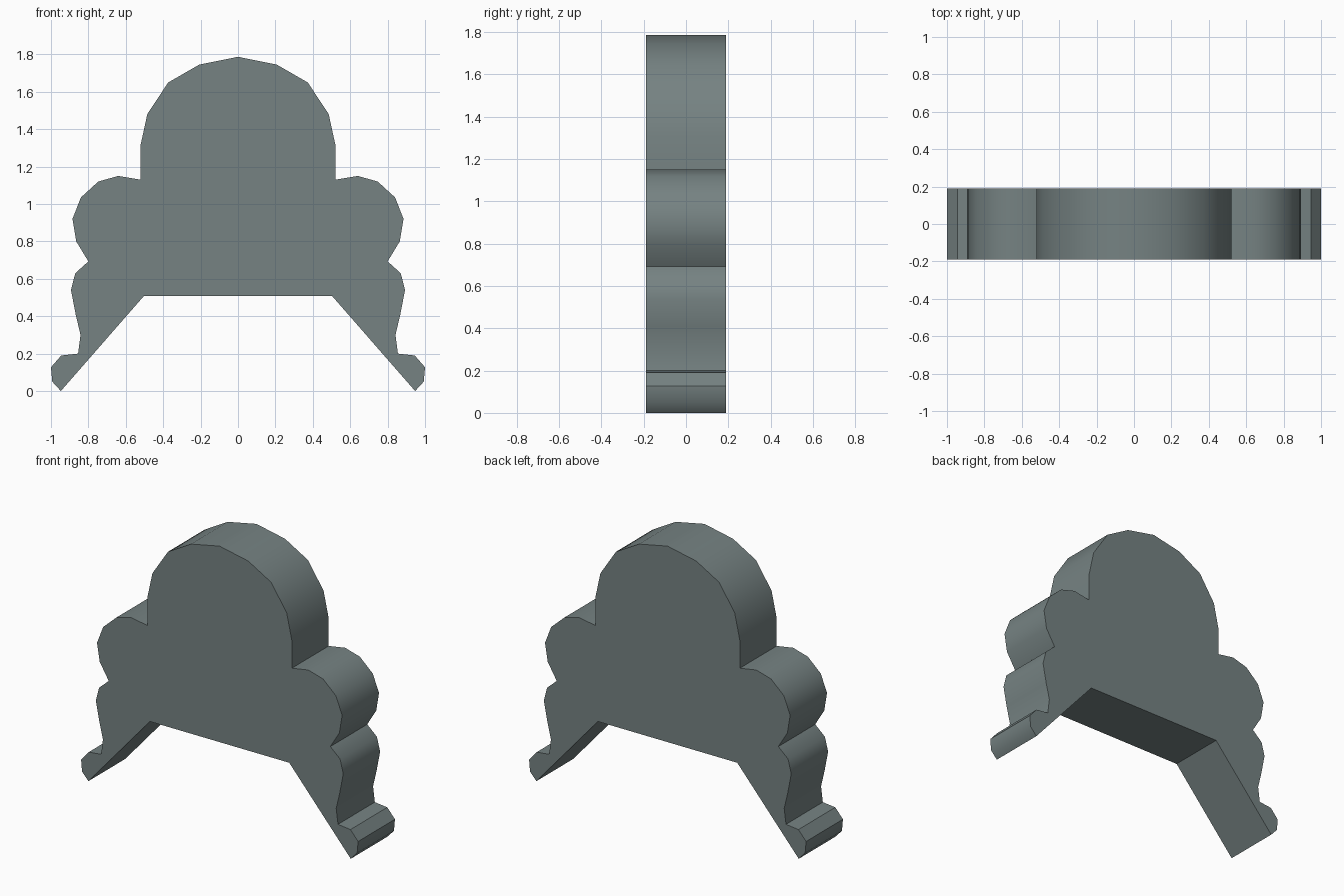
import bpy, bmesh, math

if "Cube" in bpy.data.objects:
    bpy.data.objects.remove(bpy.data.objects["Cube"])

# Right half of the outline, from the crown down to the foot and the underside
HALF = [(0.207, 1.745), (0.373, 1.65), (0.485, 1.48), (0.522, 1.31), (0.522, 1.13),
        (0.64, 1.15), (0.747, 1.12), (0.84, 1.035), (0.885, 0.92), (0.865, 0.80),
        (0.80, 0.693), (0.87, 0.63), (0.893, 0.54), (0.868, 0.41), (0.842, 0.30),
        (0.855, 0.20), (0.945, 0.19), (1.0, 0.127), (0.993, 0.05), (0.947, 0.0),
        (0.503, 0.508)]
DEPTH = 0.19

# Mirror into a closed outline
outline = [(0, 1.787)] + HALF + [(-x, z) for x, z in reversed(HALF)]

# Extrude the outline from front to back
bm = bmesh.new()
face = bm.faces.new([bm.verts.new((x, -DEPTH, z)) for x, z in outline])
ext = bmesh.ops.extrude_face_region(bm, geom=[face], use_keep_orig=True)
back = [v for v in ext["geom"] if isinstance(v, bmesh.types.BMVert)]
bmesh.ops.translate(bm, verts=back, vec=(0, 2 * DEPTH, 0))
bmesh.ops.recalc_face_normals(bm, faces=bm.faces)
mesh = bpy.data.meshes.new("scalloped_plaque")
bm.to_mesh(mesh)
bm.free()

# Single slate grey colour
slate = bpy.data.materials.new("slate grey")
slate.diffuse_color = (0.18, 0.225, 0.225, 1)
slate.use_nodes = True
slate.node_tree.nodes["Principled BSDF"].inputs["Base Color"].default_value = slate.diffuse_color
mesh.materials.append(slate)

plaque = bpy.data.objects.new("scalloped_plaque", mesh)
bpy.context.collection.objects.link(plaque)

# Smooth the curved rims, keep corners sharp
bpy.context.view_layer.objects.active = plaque
plaque.select_set(True)
bpy.ops.object.shade_smooth_by_angle(angle=math.radians(38))
